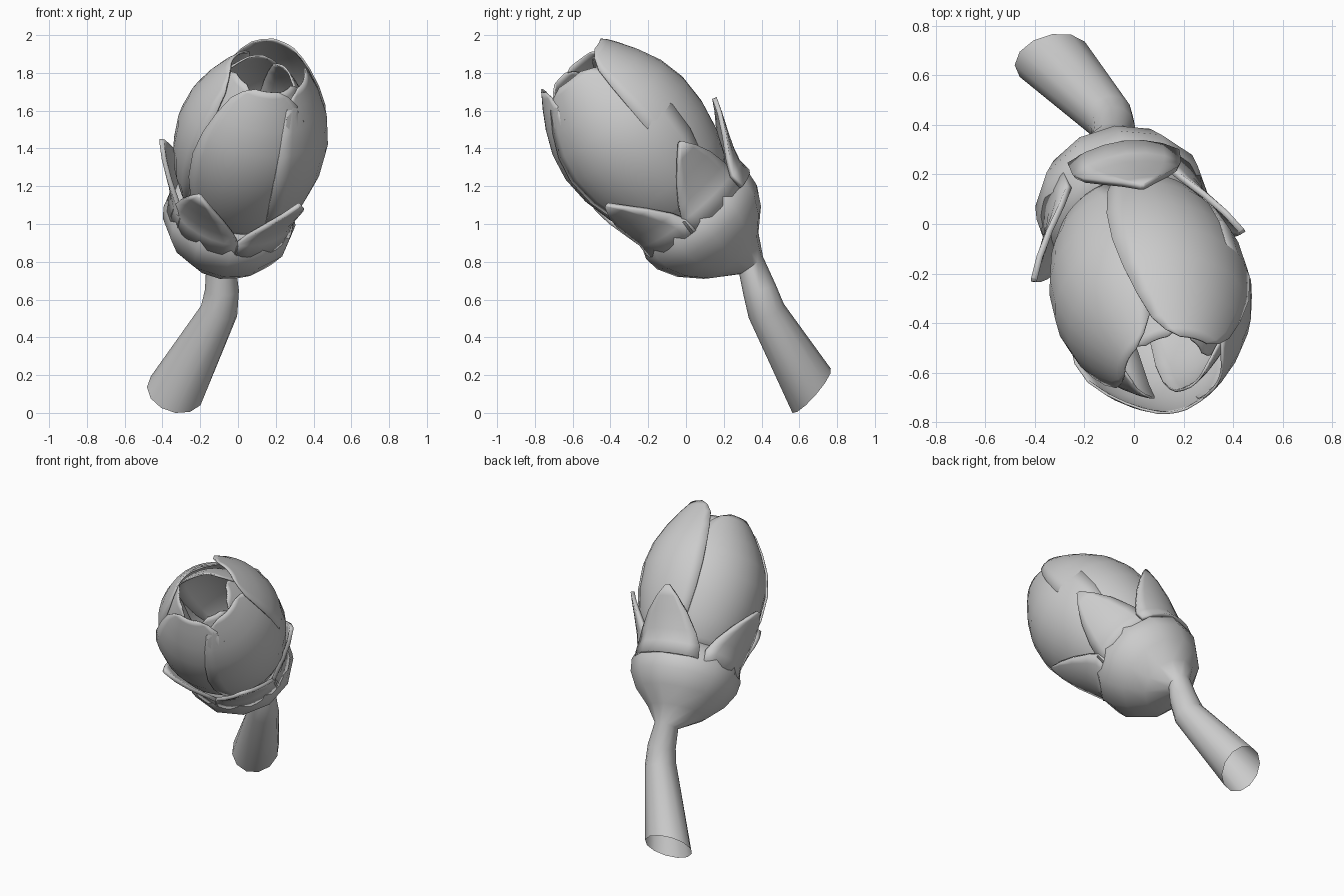
import bpy, bmesh
from math import cos, sin, pi, radians
from mathutils import Vector

cube = bpy.data.objects.get("Cube")
if cube:
    bpy.data.objects.remove(cube)

grey = bpy.data.materials.new("plain_grey")
grey.use_nodes = True
COLOUR = (0.6, 0.6, 0.6, 1)
grey.diffuse_color = COLOUR
grey.node_tree.nodes["Principled BSDF"].inputs["Base Color"].default_value = COLOUR

# Tilted frame of the flower bud: axis, sideways and upward directions
CENTRE = Vector((-0.05, 0.08, 1.02))
AXIS = Vector((0.185, -0.636, 0.755)).normalized()
SIDE = (Vector((1, 0, 0)) - AXIS * AXIS.x).normalized()
UP = AXIS.cross(SIDE)


def bud_point(t, r, angle):
    return CENTRE + AXIS * t + (SIDE * cos(angle) + UP * sin(angle)) * r


def finish(name, bm, thickness=0):
    bmesh.ops.recalc_face_normals(bm, faces=bm.faces)
    mesh = bpy.data.meshes.new(name)
    bm.to_mesh(mesh)
    bm.free()
    mesh.materials.append(grey)
    obj = bpy.data.objects.new(name, mesh)
    bpy.context.collection.objects.link(obj)
    if thickness:
        mod = obj.modifiers.new("thickness", 'SOLIDIFY')
        mod.thickness = thickness
        mod.offset = 0
    bpy.ops.object.select_all(action='DESELECT')
    obj.select_set(True)
    bpy.context.view_layer.objects.active = obj
    bpy.ops.object.shade_smooth_by_angle(angle=radians(45))
    return obj


def tube(name, rings, sides=12):
    """Skin open at the cut end, through rings given as (centre, normal, radius)."""
    bm = bmesh.new()
    loops = []
    for centre, normal, radius in rings:
        n = Vector(normal).normalized()
        u = (Vector((1, 0, 0)) - n * n.x).normalized()
        v = n.cross(u)
        loops.append([bm.verts.new(Vector(centre) + (u * cos(a) + v * sin(a)) * radius)
                      for a in (2 * pi * i / sides for i in range(sides))])
    for low, high in zip(loops, loops[1:]):
        for i in range(sides):
            j = (i + 1) % sides
            bm.faces.new((low[i], low[j], high[j], high[i]))
    return finish(name, bm)


def leaf(name, angle, half, profile, inset=0, stretch=1, thickness=0.01, columns=10):
    """Curved blade around the bud; profile rows are (height, radius, width)."""
    bm = bmesh.new()
    rows = []
    for t, r, width in profile:
        row = []
        for i in range(columns + 1):
            w = 2 * i / columns - 1
            a = radians(angle + half * width * w)
            row.append(bm.verts.new(bud_point(t * stretch, r - inset, a)))
        rows.append(row)
    for low, high in zip(rows, rows[1:]):
        for i in range(columns):
            bm.faces.new((low[i], low[i + 1], high[i + 1], high[i]))
    return finish(name, bm, thickness)


# Stem flowing into the round calyx
stem = [((-0.33, 0.665, 0.117), (0.2, -0.74, 0.64), 0.155),
        ((-0.1, 0.425, 0.54), (0.3, -0.35, 0.88), 0.1),
        ((-0.085, 0.39, 0.65), (0.02, -0.3, 0.9), 0.09),
        ((-0.09, 0.345, 0.78), (0.06, -0.55, 0.75), 0.078)]
calyx = [(-0.25, 0.19), (-0.15, 0.29), (-0.05, 0.345), (0.03, 0.355),
         (0.1, 0.33), (0.16, 0.285), (0.18, 0.2)]
tube("stem_and_calyx", stem + [(CENTRE + AXIS * t, AXIS, r) for t, r in calyx])

# Petals cupped into an oval bud
PETAL = [(0.1, 0.24, 0.6), (0.2, 0.31, 0.8), (0.32, 0.36, 0.93), (0.48, 0.395, 1),
         (0.64, 0.4, 1.02), (0.78, 0.37, 1), (0.9, 0.315, 0.95), (1.0, 0.255, 0.85),
         (1.05, 0.22, 0.65), (1.08, 0.2, 0.35)]
petals = [("front_petal", 271, 50, -0.005, 1.0), ("back_petal", 63, 49, -0.01, 1.02),
          ("right_petal", 160, 63, 0.015, 0.97), ("left_petal", -15, 56, -0.012, 0.99),
          ("inner_front_right_petal", 215, 50, 0.04, 0.97),
          ("inner_front_left_petal", 320, 45, 0.045, 0.95),
          ("inner_back_left_petal", 30, 50, 0.055, 0.94),
          ("inner_back_right_petal", 110, 55, 0.05, 0.95)]
for name, angle, half, inset, stretch in petals:
    leaf(name, angle, half, PETAL, inset, stretch)

# Five pointed sepals growing out of the calyx rim
SEPAL = [(0.04, 0.33, 1), (0.12, 0.325, 0.98), (0.2, 0.345, 0.8),
         (0.31, 0.385, 0.5), (0.4, 0.42, 0.24), (0.47, 0.445, 0.03)]
for name, angle, inset, stretch in [
        ("back_sepal", 90, -0.025, 0.97), ("left_sepal", 24, 0.0, 1.0),
        ("front_left_sepal", -48, 0.0, 0.95), ("front_right_sepal", -123, 0.0, 0.95),
        ("right_sepal", 175, 0.0, 0.95)]:
    leaf(name, angle, 39, SEPAL, inset, stretch, thickness=0.025, columns=6)
